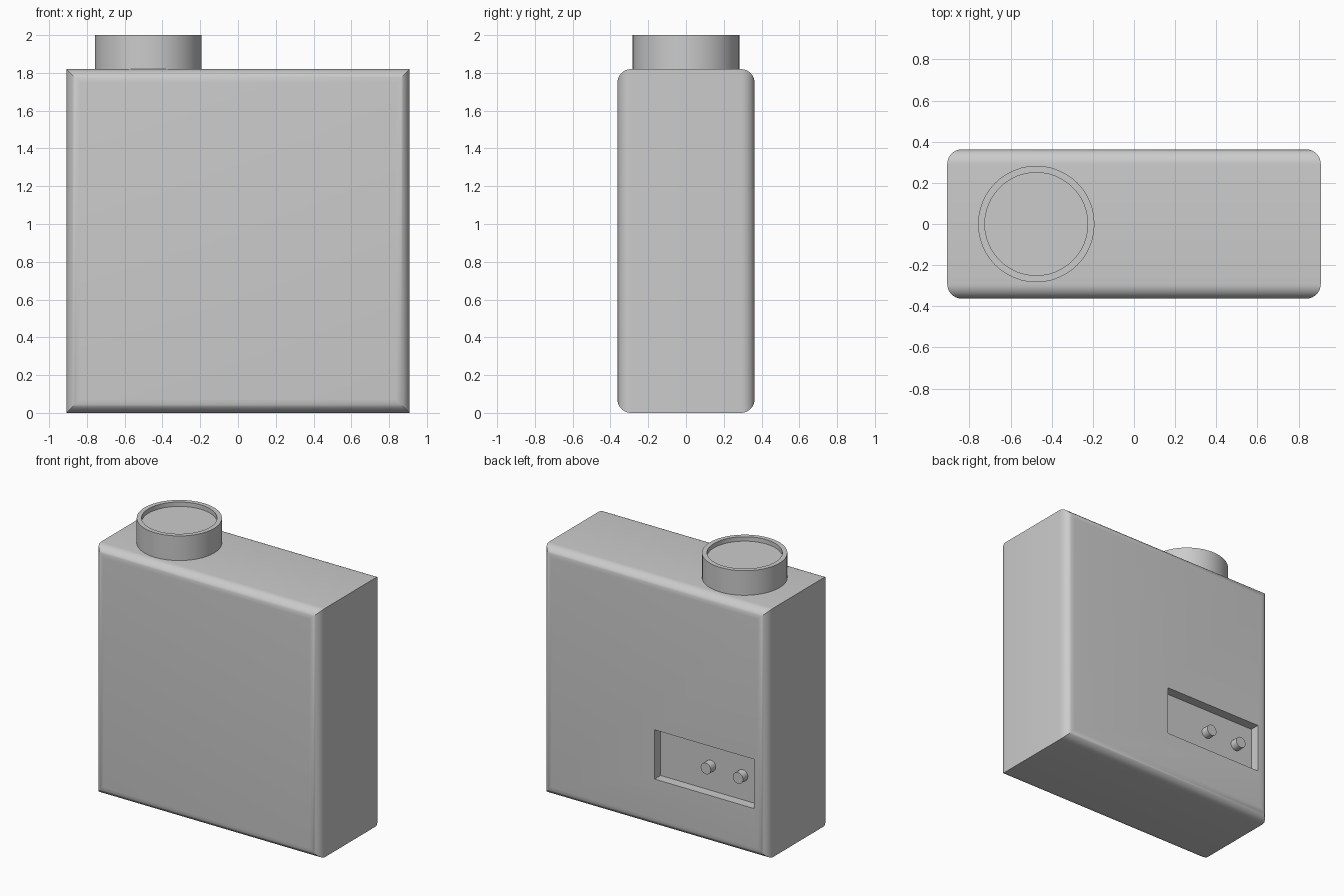
import bpy, bmesh
from math import sin, cos, pi, radians

if "Cube" in bpy.data.objects:
    bpy.data.objects.remove(bpy.data.objects["Cube"])


def make_object(name, bm, smooth=True):
    bmesh.ops.recalc_face_normals(bm, faces=bm.faces)
    mesh = bpy.data.meshes.new(name)
    bm.to_mesh(mesh)
    bm.free()
    ob = bpy.data.objects.new(name, mesh)
    bpy.context.collection.objects.link(ob)
    if smooth:
        smooth_object(ob)
    return ob


def smooth_object(ob):
    bpy.ops.object.select_all(action='DESELECT')
    ob.select_set(True)
    bpy.context.view_layer.objects.active = ob
    bpy.ops.object.shade_smooth_by_angle(angle=radians(30))


def loft(bm, loops):
    """Skin a list of closed point loops and cap both ends."""
    rings = [[bm.verts.new(p) for p in loop] for loop in loops]
    for a, b in zip(rings, rings[1:]):
        n = len(a)
        for i in range(n):
            bm.faces.new((a[i], a[(i + 1) % n], b[(i + 1) % n], b[i]))
    bm.faces.new(rings[0])
    bm.faces.new(rings[-1])


def circle(r, h, n, centre, axis):
    pts = []
    for i in range(n):
        u, v = r * cos(2 * pi * i / n), r * sin(2 * pi * i / n)
        x, y, z = centre
        pts.append((x + u, y + v, z + h) if axis == 'Z' else (x + u, y + h, z + v))
    return pts


def turned(name, profile, centre, axis, n):
    bm = bmesh.new()
    loft(bm, [circle(r, h, n, centre, axis) for r, h in profile])
    return make_object(name, bm)


# Body: square slab whose front and back rims are rounded and mitred
HX, HY, H, R, STEPS = 0.908, 0.363, 1.82, 0.072, 8
rows = []
for i in range(STEPS + 1):
    a = pi / 2 * i / STEPS
    rows.append((R * (1 - sin(a)), HY - R + R * cos(a)))
rows = [(d, -y) for d, y in rows] + [(d, y) for d, y in reversed(rows)]
bm = bmesh.new()
loft(bm, [[(-HX + d, y, d), (HX - d, y, d), (HX - d, y, H - d), (-HX + d, y, H - d)]
          for d, y in rows])
body = make_object("body", bm, smooth=False)

# Recessed socket panel in the back face
X0, X1, Z0, Z1, FLOOR = -0.806, 0.0, 0.355, 0.715, 0.293
bm = bmesh.new()
loft(bm, [[(X0, y, Z0), (X1, y, Z0), (X1, y, Z1), (X0, y, Z1)] for y in (FLOOR, 0.5)])
cutter = make_object("panel_cutter", bm, smooth=False)
mod = body.modifiers.new("panel_recess", 'BOOLEAN')
mod.operation = 'DIFFERENCE'
mod.solver = 'EXACT'
mod.object = cutter
bpy.context.view_layer.objects.active = body
bpy.ops.object.modifier_apply(modifier=mod.name)
bpy.data.objects.remove(cutter)
smooth_object(body)

# Round collar on top with a shallow dished face
turned("top_collar", [(0.283, -0.02), (0.283, 0.18), (0.25, 0.18), (0.25, 0.148)],
       (-0.475, 0, H), 'Z', 48)

# Two pegs inside the recess
for i, x in enumerate((-0.405, -0.665)):
    turned(f"peg_{i + 1}", [(0.041, -0.01), (0.041, 0.057)], (x, FLOOR, 0.535), 'Y', 24)
